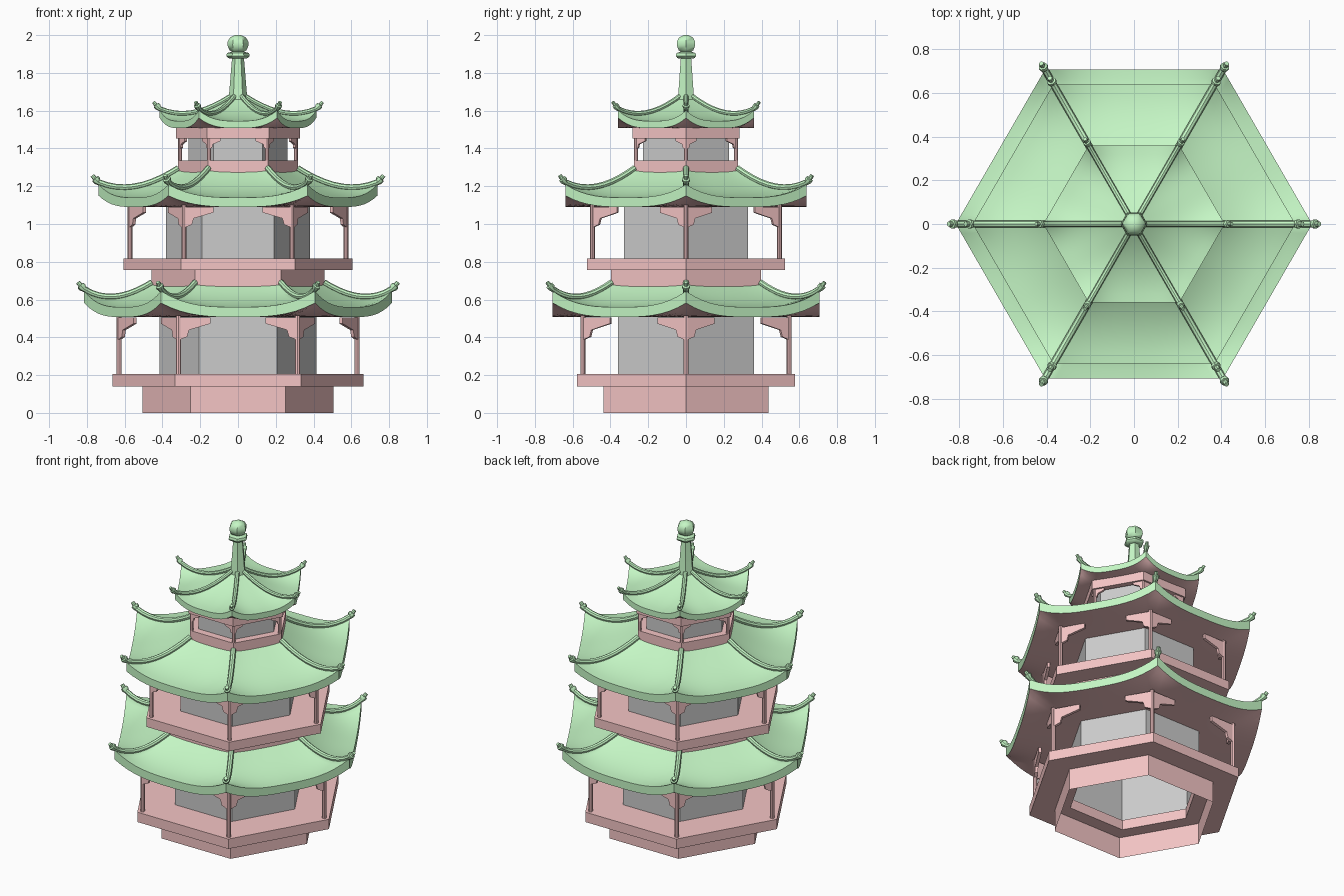
import bpy, bmesh
from math import cos, sin, pi
from mathutils import Vector

if "Cube" in bpy.data.objects:
    bpy.data.objects.remove(bpy.data.objects["Cube"])

def material(name, rgb):
    m = bpy.data.materials.new(name)
    m.diffuse_color = (*rgb, 1)
    m.use_nodes = True
    m.node_tree.nodes["Principled BSDF"].inputs["Base Color"].default_value = m.diffuse_color
    return m

GREEN = material("green_tile", (0.56, 0.93, 0.56))
PINK = material("pink_wood", (0.91, 0.56, 0.56))
HEX = [Vector((cos(k * pi / 3), sin(k * pi / 3), 0)) for k in range(6)]

def finish(name, bm, mat=None, smooth=None):
    bmesh.ops.remove_doubles(bm, verts=bm.verts, dist=1e-5)
    bmesh.ops.recalc_face_normals(bm, faces=bm.faces)
    me = bpy.data.meshes.new(name)
    bm.to_mesh(me)
    bm.free()
    ob = bpy.data.objects.new(name, me)
    bpy.context.collection.objects.link(ob)
    if mat:
        me.materials.append(mat)
    if smooth:
        bpy.ops.object.select_all(action='DESELECT')
        ob.select_set(True)
        bpy.context.view_layer.objects.active = ob
        bpy.ops.object.shade_smooth_by_angle(angle=smooth)
    return ob

def grid(bm, rows, wrap=False):
    """Skin a list of equally long point rows."""
    vs = [[bm.verts.new(p) for p in r] for r in rows]
    n = len(rows[0])
    for a, b in zip(vs, vs[1:]):
        for i in range(n if wrap else n - 1):
            j = (i + 1) % n
            bm.faces.new((a[i], a[j], b[j], b[i]))
    return vs

def lathe(name, profile, mat=None, smooth=None):
    """Six-sided revolve of (radius, z) points."""
    bm = bmesh.new()
    grid(bm, [[d * r + Vector((0, 0, z)) for d in HEX] for r, z in profile], True)
    return finish(name, bm, mat, smooth)

def slab(name, ro, ri, z0, z1):
    lathe(name, [(ri, z0), (ro, z0), (ro, z1), (ri, z1), (ri, z0)], PINK)

def prism(bm, outline, offset):
    a = [bm.verts.new(p - offset) for p in outline]
    b = [bm.verts.new(p + offset) for p in outline]
    bm.faces.new(a)
    bm.faces.new(b[::-1])
    for i in range(len(a)):
        j = (i + 1) % len(a)
        bm.faces.new((a[i], b[i], b[j], a[j]))

def posts(name, R, z0, z1, rad, bz, L, drop):
    """Six posts, each with two brackets running along the eaves."""
    bm = bmesh.new()
    for k in range(6):
        c = HEX[k] * R
        rim = [c + Vector((cos(i * pi / 4) * rad, sin(i * pi / 4) * rad, (z0 + z1) / 2)) for i in range(8)]
        prism(bm, rim, Vector((0, 0, (z1 - z0) / 2)))
        for nb in (HEX[k - 1], HEX[(k + 1) % 6]):
            d = (nb - HEX[k]).normalized()
            side = d.cross(Vector((0, 0, 1))) * rad * 0.7
            prof = [(0, 0), (1, 0), (1, -.27), (.33, -.55), (.27, -.85), (0, -1)]
            prism(bm, [c + d * s * L + Vector((0, 0, bz + h * drop)) for s, h in prof], side)
    finish(name, bm, PINK)

def sheet(bm, r0, r1, height, nv=8, nu=16):
    """Hexagonal sheet whose height depends on v (inner to outer) and u (along the edge)."""
    for k in range(6):
        a, b = HEX[k], HEX[(k + 1) % 6]
        rows = []
        for i in range(nv + 1):
            v = i / nv
            r = r0 + (r1 - r0) * v
            rows.append([a.lerp(b, j / nu) * r + Vector((0, 0, height(v, abs(2 * j / nu - 1))))
                         for j in range(nu + 1)])
        grid(bm, rows)

def roof(name, r0, r1, z_in, z_eave, z_low, lift, core, tube):
    # curved tile surface with fascia
    def top(v, u):
        return z_eave + (z_in - z_eave) * (1 - v) ** 2 + u ** 3 * (.01 * min(1, r0 * 4) + lift * v ** 3)
    def low(u):
        return z_low + lift * u ** 3
    bm = bmesh.new()
    sheet(bm, r0, r1, top)
    sheet(bm, r1, r1, lambda v, u: top(1, u) * (1 - v) + low(u) * v, nv=1)
    finish(name + "_tiles", bm, GREEN, 0.6)
    # soffit
    bm = bmesh.new()
    sheet(bm, core, r1, lambda v, u: z_low + lift * u ** 3 * v ** 3)
    finish(name + "_soffit", bm, PINK, 0.6)
    # hip ridges with upturned tips
    path = [(r0 + (r1 - r0) * i / 9, top(i / 9, 1) + tube * .7, tube) for i in range(10)]
    rt, zt, _ = path[-1]
    path += [(rt + .008, zt + .008, tube * 1.35), (rt + .018, zt + .018, tube * 1.35),
             (rt + .02, zt + .02, tube * .8), (rt + .033, zt + .036, tube * .7)]
    bm = bmesh.new()
    for d in HEX:
        side = Vector((-d.y, d.x, 0))
        rows = []
        for i, (r, z, rad) in enumerate(path):
            p, q = path[max(i - 1, 0)], path[min(i + 1, len(path) - 1)]
            t = (d * (q[0] - p[0]) + Vector((0, 0, q[1] - p[1]))).normalized()
            nrm = t.cross(side)
            rows.append([d * r + Vector((0, 0, z)) + (side * cos(a * pi / 4) + nrm * sin(a * pi / 4)) * rad
                         for a in range(8)])
        vs = grid(bm, rows, True)
        bm.faces.new(vs[0])
        bm.faces.new(vs[-1])
    finish(name + "_ridges", bm, GREEN, 0.7)

# ground tier
lathe("base_plinth", [(.505, 0), (.505, .14)], PINK)
slab("lower_platform", .665, .405, .14, .205)
lathe("lower_room_wall", [(.415, .14), (.415, .51)])
posts("lower_posts", .63, .205, .515, .0135, .505, .17, .12)
roof("lower_roof", .455, .815, .67, .56, .507, .075, .41, .016)

# middle tier
lathe("middle_plinth", [(.457, .66), (.457, .76)], PINK)
slab("middle_platform", .605, .37, .757, .817)
lathe("middle_room_wall", [(.38, .757), (.38, 1.093)])
posts("middle_posts", .572, .817, 1.1, .0125, 1.09, .155, .11)
roof("middle_roof", .315, .738, 1.275, 1.14, 1.09, .06, .375, .016)

# upper tier
slab("upper_platform", .317, .25, 1.272, 1.337)
lathe("upper_room_wall", [(.262, 1.272), (.262, 1.51)])
slab("upper_beam", .328, .285, 1.452, 1.51)
posts("upper_posts", .306, 1.337, 1.46, .0105, 1.455, .06, .06)
roof("upper_roof", .04, .415, 1.665, 1.545, 1.507, .055, .25, .013)

# finial
lathe("finial", [(.055, 1.63), (.047, 1.69), (.032, 1.875), (.052, 1.878), (.062, 1.89), (.058, 1.905),
                 (.032, 1.912), (.045, 1.92), (.056, 1.945), (.055, 1.965), (.042, 1.988), (.015, 2.0), (0, 2.0)],
      GREEN, 0.8)
